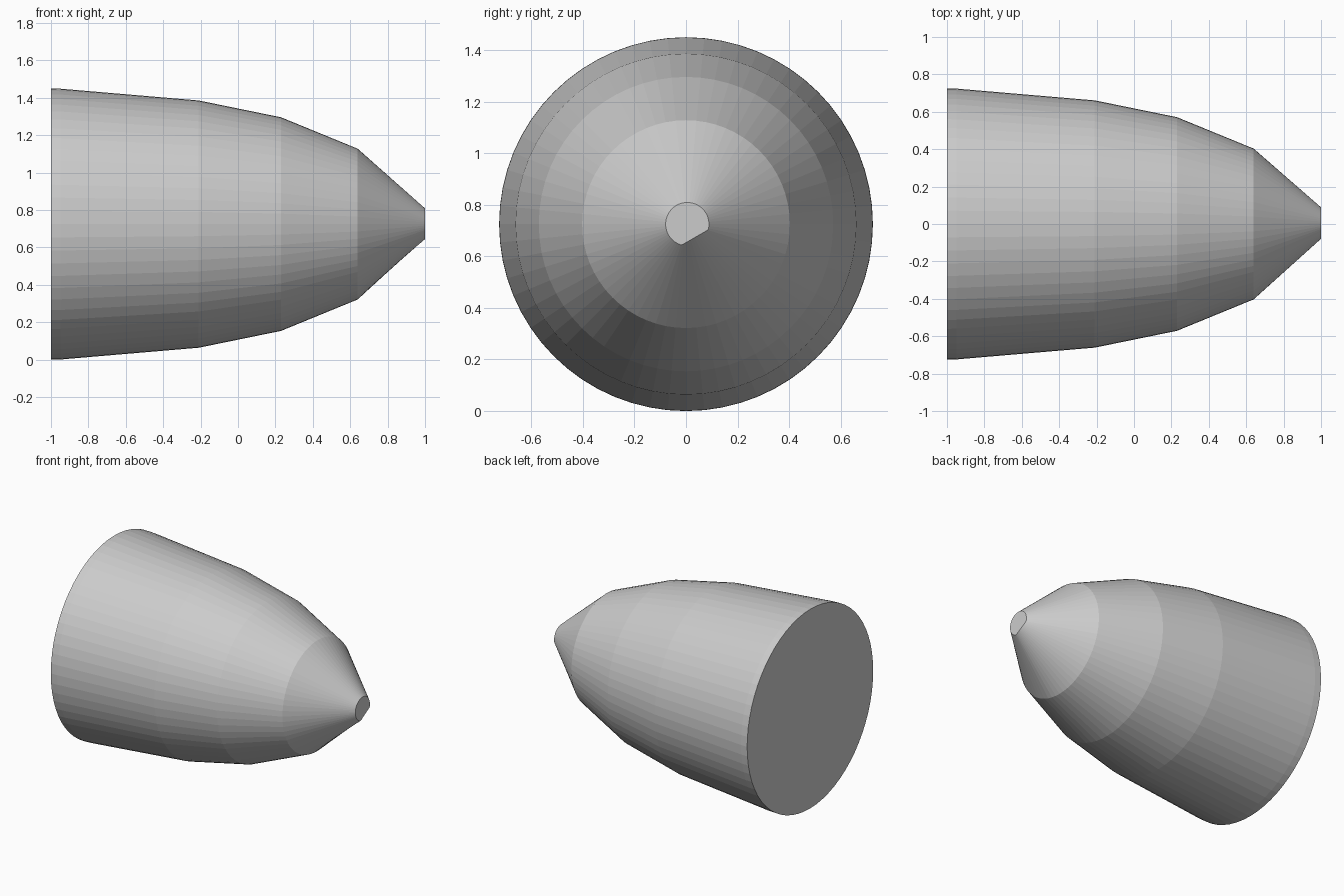
import bpy, bmesh, math

if "Cube" in bpy.data.objects:
    bpy.data.objects.remove(bpy.data.objects["Cube"])

SIDES = 64
CZ = 0.725
# (x, radius) rings from the wide base to the blunt tip
RINGS = [(-1.0, 0.725), (-0.95, 0.724), (-0.21, 0.661), (0.23, 0.571),
         (0.64, 0.403), (1.0, 0.084)]

grey = bpy.data.materials.new("mid grey")
grey.diffuse_color = (0.6, 0.6, 0.6, 1)
grey.use_nodes = True
grey.node_tree.nodes["Principled BSDF"].inputs["Base Color"].default_value = grey.diffuse_color

bm = bmesh.new()
rings = []
for x, r in RINGS:
    ring = []
    for i in range(SIDES):
        a = 2 * math.pi * i / SIDES
        y, z = r * math.cos(a), r * math.sin(a)
        if x == 1.0:
            y += 0.005
            # worn lower corner of the tip
            d = 0.5 * y - 0.866 * z - 0.062
            if d > 0:
                y -= 0.5 * d
                z += 0.866 * d
        ring.append(bm.verts.new((x, y, CZ + z)))
    rings.append(ring)

# Walls between rings
for a, b in zip(rings, rings[1:]):
    for i in range(SIDES):
        j = (i + 1) % SIDES
        bm.faces.new((a[i], a[j], b[j], b[i]))
# Flat base and tip caps
bm.faces.new(list(reversed(rings[0])))
bm.faces.new(rings[-1])
bmesh.ops.recalc_face_normals(bm, faces=bm.faces)

mesh = bpy.data.meshes.new("nose_cone")
bm.to_mesh(mesh)
bm.free()
mesh.materials.append(grey)
cone = bpy.data.objects.new("nose_cone", mesh)
bpy.context.collection.objects.link(cone)
